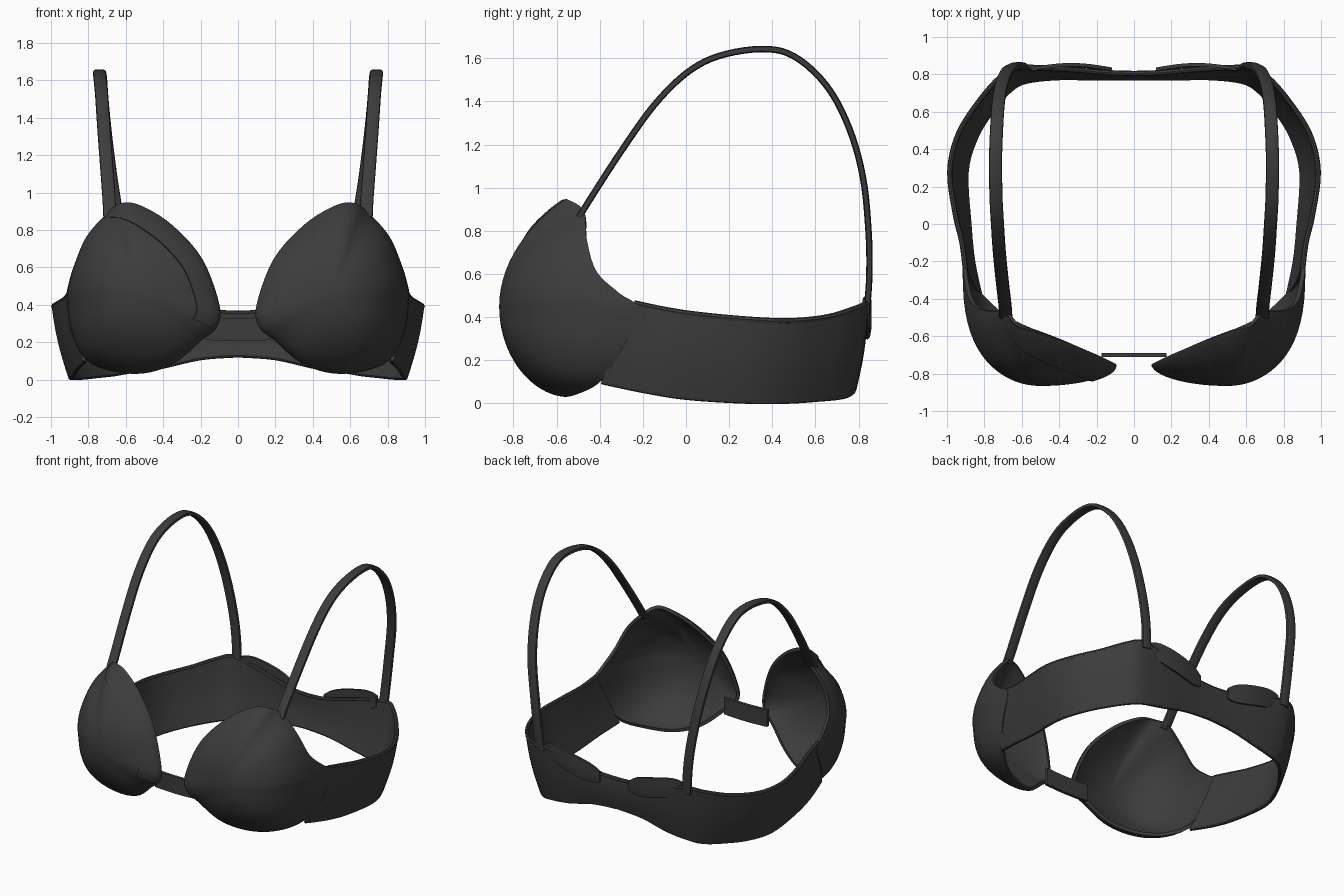
import bpy, bmesh, math
from mathutils import Vector

if "Cube" in bpy.data.objects:
    bpy.data.objects.remove(bpy.data.objects["Cube"])

fabric = bpy.data.materials.new("charcoal_fabric")
fabric.diffuse_color = (0.045, 0.045, 0.045, 1)
fabric.use_nodes = True
fabric.node_tree.nodes["Principled BSDF"].inputs["Base Color"].default_value = fabric.diffuse_color


def spline(pts, u, closed=False):
    """Smooth curve through rows of numbers, u counted in rows."""
    n = len(pts)
    i = math.floor(u) if closed else min(int(u), n - 2)
    t = u - i
    pick = (lambda k: pts[k % n]) if closed else (lambda k: pts[max(0, min(n - 1, k))])
    rows = zip(pick(i - 1), pick(i), pick(i + 1), pick(i + 2))
    return [0.5 * (2 * b + (c - a) * t + (2 * a - 5 * b + 4 * c - d) * t * t
                   + (3 * b - a - 3 * c + d) * t ** 3) for a, b, c, d in rows]


def sample(pts, per):
    m = (len(pts) - 1) * per
    return [spline(pts, k / per) for k in range(m + 1)]


def make_grid(name, rows, wrap=False, thick=0.0, mirror=True, caps=False, angle=40):
    """Skin rows of points, then thicken and mirror."""
    bm = bmesh.new()
    vs = [[bm.verts.new(p) for p in r] for r in rows]
    n = len(rows[0])
    for a, b in zip(vs, vs[1:]):
        for j in range(n if wrap else n - 1):
            k = (j + 1) % n
            bm.faces.new((a[j], a[k], b[k], b[j]))
    if caps:
        bm.faces.new(vs[0][::-1])
        bm.faces.new(vs[-1])
    bmesh.ops.remove_doubles(bm, verts=bm.verts, dist=0.0005)
    bmesh.ops.recalc_face_normals(bm, faces=bm.faces)
    me = bpy.data.meshes.new(name)
    bm.to_mesh(me)
    bm.free()
    me.materials.append(fabric)
    ob = bpy.data.objects.new(name, me)
    bpy.context.collection.objects.link(ob)
    bpy.ops.object.select_all(action='DESELECT')
    ob.select_set(True)
    bpy.context.view_layer.objects.active = ob
    if mirror:
        m = ob.modifiers.new("mirror", 'MIRROR')
        m.merge_threshold = 0.002
        bpy.ops.object.modifier_apply(modifier=m.name)
    if thick:
        m = ob.modifiers.new("thickness", 'SOLIDIFY')
        m.thickness, m.offset = thick, 0
        bpy.ops.object.modifier_apply(modifier=m.name)
    bpy.ops.object.shade_smooth_by_angle(angle=math.radians(angle))
    return ob


def sweep(name, path, w, h, sides=12, power=1.0, caps=True):
    """Sweep a rounded section along a path; w lies mostly along x."""
    pts = [Vector(p) for p in path]
    rows = []
    for i, p in enumerate(pts):
        t = (pts[min(i + 1, len(pts) - 1)] - pts[max(i - 1, 0)]).normalized()
        ref = Vector((1, 0, 0)) if w != h else Vector((0, 0, 1))
        side = (ref - t * ref.dot(t)).normalized()
        up = t.cross(side)
        ring = []
        for k in range(sides):
            a = 2 * math.pi * k / sides
            c, s = math.cos(a), math.sin(a)
            ring.append(p + side * math.copysign(abs(c) ** power, c) * w / 2
                        + up * math.copysign(abs(s) ** power, s) * h / 2)
        rows.append(ring)
    return make_grid(name, rows, wrap=True, caps=caps)


# Cup edge: x, y, z and fullness of the dome towards that edge
RIM = [(.62, -.54, .935, 1.8), (.69, -.47, .885, 1.55), (.80, -.46, .76, 1.2),
       (.865, -.415, .61, .95), (.895, -.31, .51, .78), (.905, -.215, .43, .72),
       (.88, -.30, .25, .85), (.805, -.39, .115, 1.0), (.67, -.50, .055, 1.15),
       (.50, -.58, .045, 1.25), (.34, -.66, .10, 1.25), (.20, -.72, .22, 1.15),
       (.12, -.745, .29, 1.1), (.11, -.745, .40, 1.15), (.20, -.70, .64, 1.3),
       (.36, -.63, .82, 1.6), (.52, -.57, .92, 1.75)]
APEX = (.50, -.855, .45)


def cup_point(u, phi, out=0.0):
    x, y, z, e = spline(RIM, u, True)
    s, c = math.sin(phi), max(math.cos(phi), 0) ** e
    return Vector((APEX[0] + (x - APEX[0]) * s, y + (APEX[1] - y) * c - out,
                   APEX[2] + (z - APEX[2]) * s))


# Cups
N, RINGS = len(RIM) * 5, 18
make_grid("cups", [[cup_point(k / 5, r / RINGS * math.pi / 2) for k in range(N)]
                   for r in range(RINGS + 1)], wrap=True, thick=.022)

# Overlapping neckline panel on one cup, narrowing towards the strap
flap = []
for r in range(9):
    row = []
    for k in range(49):
        start = math.asin(.70 + .25 * (k / 48) ** 4)
        row.append(cup_point(11.8 + 6.2 * k / 48, start + (math.pi / 2 - start) * r / 8, .01))
    flap.append([Vector((-p.x, p.y, p.z)) for p in row])
make_grid("neckline_panel", flap, thick=.02, mirror=False)

# Band: top edge xyz, bottom edge xyz, from the cup to the centre back
BAND = [(.902, -.24, .465, .82, -.39, .10), (.92, -.10, .435, .86, -.20, .06),
        (.955, .05, .412, .88, .0, .028), (.985, .28, .39, .895, .28, .01),
        (.94, .48, .382, .84, .47, .01), (.83, .655, .40, .745, .62, .02),
        (.715, .785, .44, .655, .72, .03), (.62, .835, .46, .57, .762, .045),
        (.40, .83, .42, .40, .78, .07), (.15, .81, .365, .20, .778, .115),
        (0, .805, .355, 0, .778, .13)]
band = sample(BAND, 5)
rows = []
for b in band:
    top, bot = Vector(b[:3]), Vector(b[3:])
    out = Vector((top.x, top.y, 0)).normalized()
    rows.append([bot.lerp(top, k / 6) + out * .012 * math.sin(math.pi * k / 6)
                 for k in range(7)])
make_grid("band", rows, thick=.022)

# Rolled hems along both band edges
sweep("band_top_hem", [b[:3] for b in band], .028, .028, 8, caps=False)
sweep("band_bottom_hem", [b[3:] for b in band], .023, .023, 8, caps=False)

# Shoulder straps
STRAP = [(.685, -.495, .865), (.69, -.43, .97), (.705, -.30, 1.17), (.72, -.15, 1.38),
         (.73, 0, 1.53), (.738, .15, 1.61), (.74, .35, 1.643), (.735, .50, 1.61),
         (.725, .65, 1.475), (.705, .755, 1.28), (.675, .82, 1.05), (.635, .846, .80),
         (.61, .85, .60), (.595, .838, .42)]
sweep("shoulder_straps", sample(STRAP, 5), .07, .03, 12, .6)

# Centre bridge between the cups
make_grid("centre_bridge", [[(-.175 + .35 * i / 8, -.70, z - .006 * math.cos(math.pi * (i - 4) / 8))
                             for i in range(9)] for z in (.212, .27, .335)],
          thick=.022, mirror=False)

# Padded closure tabs on the back, higher towards the straps
tab = []
for i in range(13):
    t = i / 12
    x, top = .12 + .43 * t, .395 + .10 * t
    edge = .035 * (abs(2 * t - 1) ** 4)
    y = .828 + .024 * math.sin(math.pi * t)
    tab.append([(x, y - .006 * (k == 0), (top - .12 + edge) * (1 - k / 4) + (top + .025 - edge) * k / 4)
                for k in range(5)])
make_grid("back_tabs", tab, thick=.018)
